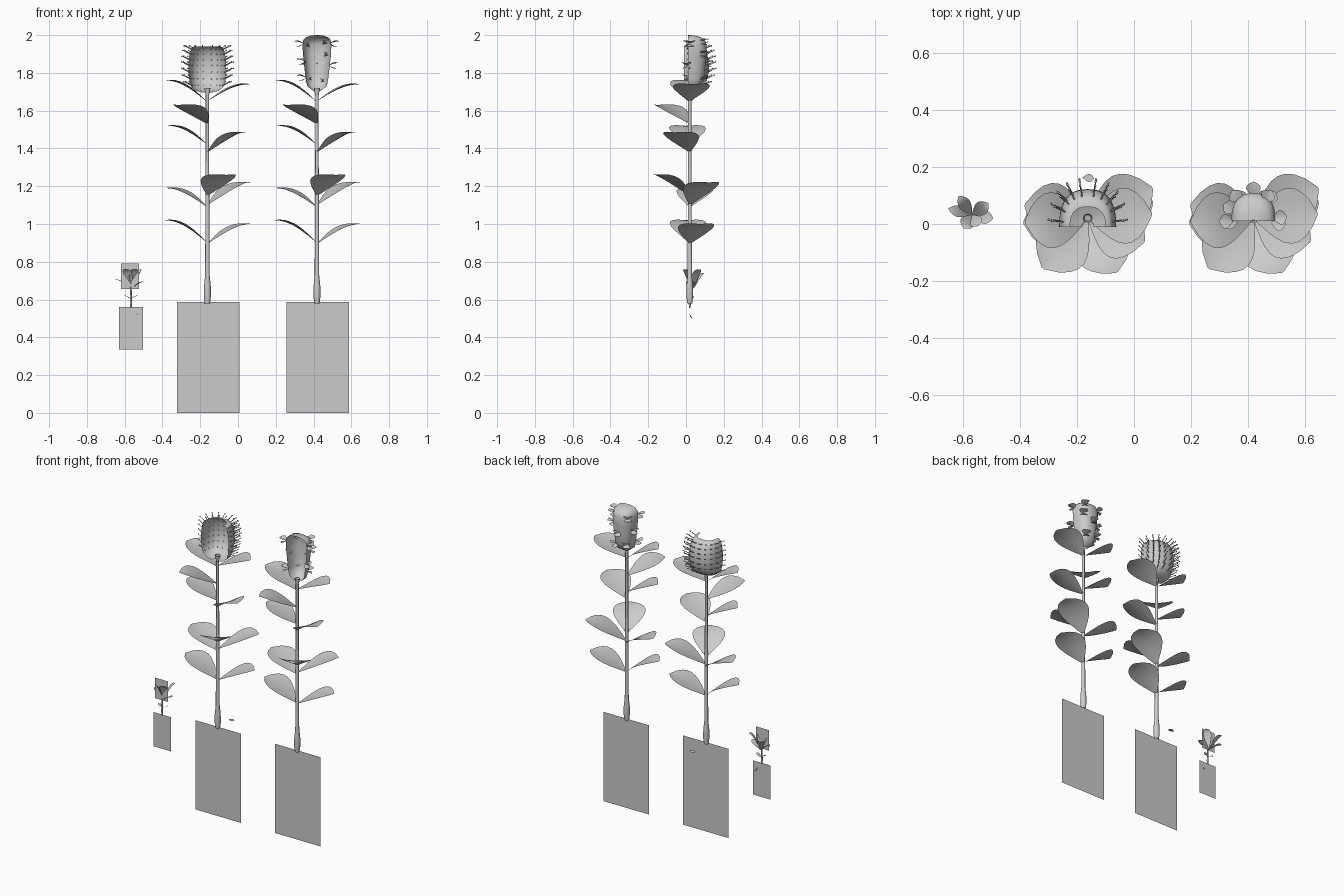
import bpy, bmesh
from math import sin, cos, pi, radians
from mathutils import Vector, Matrix

if "Cube" in bpy.data.objects:
    bpy.data.objects.remove(bpy.data.objects["Cube"])

Y0 = 0.02  # depth of the stems and root cards


def finish(bm, name, smooth=True):
    bmesh.ops.recalc_face_normals(bm, faces=bm.faces)
    me = bpy.data.meshes.new(name)
    bm.to_mesh(me)
    bm.free()
    if smooth:
        me.shade_smooth()
    ob = bpy.data.objects.new(name, me)
    bpy.context.collection.objects.link(ob)
    return ob


def skin(bm, rows, close=False):
    """Join rows of points into a sheet or tube."""
    vs = [[bm.verts.new(p) for p in r] for r in rows]
    n = len(rows[0])
    for a, b in zip(vs, vs[1:]):
        for j in range(n if close else n - 1):
            k = (j + 1) % n
            bm.faces.new((a[j], a[k], b[k], b[j]))


def add_leaf(bm, base, az, length, rise, half, cup=0.1, n=9, m=4):
    """Ovate leaf that climbs from its base and flattens to the tip."""
    d = Vector((cos(radians(az)), sin(radians(az)), 0))
    s = Vector((-d.y, d.x, 0))
    rows = []
    for i in range(n + 1):
        t = i / n
        w = half * max(0.04, sin(pi * min(t, 0.995) ** 1.25) ** 0.75)
        row = []
        for j in range(m + 1):
            u = 2 * j / m - 1
            z = rise * sin(pi / 2 * t) + cup * w * u * u
            row.append(Vector(base) + d * length * t + s * w * u + Vector((0, 0, z)))
        rows.append(row)
    skin(bm, rows)


def tube(name, x, profile, sides=10):
    bm = bmesh.new()
    skin(bm, [[(x + r * cos(2 * pi * k / sides), Y0 + r * sin(2 * pi * k / sides), z)
               for k in range(sides)] for z, r in profile], True)
    return finish(bm, name)


def card(name, x0, x1, z0, z1):
    bm = bmesh.new()
    skin(bm, [[(x0, Y0, z0), (x1, Y0, z0)], [(x0, Y0, z1), (x1, Y0, z1)]])
    return finish(bm, name, False)


def shell_point(x, y, z, rx, ry, a):
    """Point on a squarish half ellipse opening to the front."""
    c, s = cos(a), max(0, sin(a))
    return Vector((x + rx * (abs(c) ** 0.8) * (1 if c > 0 else -1), y + ry * s ** 0.8, z))


def half_shell(name, x, y, profile, steps=20):
    bm = bmesh.new()
    skin(bm, [[shell_point(x, y, z, rx, ry, pi * k / steps) for k in range(steps + 1)]
              for z, rx, ry in profile])
    return finish(bm, name)


# azimuth, base height, length, rise
LEAVES = [(184, .90, .225, .12), (14, .895, .235, .105),
          (168, 1.09, .225, .10), (25, 1.10, .25, .12), (-62, 1.15, .215, .11),
          (186, 1.42, .21, .10), (-22, 1.38, .215, .105),
          (228, 1.53, .235, .10),
          (183, 1.645, .22, .115), (4, 1.65, .225, .09)]

# tall plants: stem, leaves, root card
for label, x in (("spiny", -.162), ("scaly", .418)):
    tube(label + "_stem", x, [(.58, .014), (.62, .019), (.67, .018), (.73, .012),
                              (1.0, .011), (1.4, .009), (1.68, .009), (1.72, .016)])
    bm = bmesh.new()
    for az, z, length, rise in LEAVES:
        add_leaf(bm, (x, Y0, z), az, length, rise, .098)
    finish(bm, label + "_leaves")
    card(label + "_root_card", x - .162, x + .17, 0, .588)

# spiny flower: half barrel open at the front
barrel = [(1.695, .02, .02), (1.705, .06, .06), (1.725, .085, .10), (1.76, .095, .12),
          (1.81, .10, .132), (1.86, .099, .13), (1.90, .093, .122), (1.925, .086, .108),
          (1.938, .076, .092), (1.94, .062, .07)]
half_shell("spiny_flower_hood", -.162, -.01, barrel)

# ball-tipped spines in rows around the hood
bm = bmesh.new()
for z, rx, ry in [(1.735, .088, .107), (1.77, .096, .123), (1.805, .1, .131), (1.84, .1, .131),
                  (1.87, .098, .128), (1.90, .093, .122), (1.925, .086, .108)]:
    for k in range(10):
        a = radians(6 + 168 * k / 9)
        p = shell_point(-.162, -.01, z, rx, ry, a)
        d = Vector((cos(a), sin(a), .5)).normalized()
        rot = d.to_track_quat('Z', 'Y').to_matrix().to_4x4()
        bmesh.ops.create_cone(bm, segments=5, radius1=.003, radius2=.0015, depth=.045,
                              matrix=Matrix.Translation(p + d * .018) @ rot)
        bmesh.ops.create_icosphere(bm, subdivisions=1, radius=.0045,
                                   matrix=Matrix.Translation(p + d * .042))
finish(bm, "spiny_flower_spines")

# scaly flower: narrower hood with a domed roof
hood = [(1.705, .02, .03), (1.73, .052, .07), (1.77, .06, .085), (1.83, .067, .092),
        (1.90, .074, .098), (1.95, .077, .098), (1.975, .072, .088), (1.99, .056, .066),
        (1.998, .03, .035), (2.0, .004, .004)]
half_shell("scaly_flower_hood", .418, .01, hood)

# small scales sprouting from the hood
bm = bmesh.new()
for az, z, r in [(180, 1.955, .07), (182, 1.775, .055), (-5, 1.84, .063), (8, 1.955, .068),
                 (55, 1.90, .078), (125, 1.95, .08), (120, 1.77, .07), (65, 1.76, .068),
                 (90, 1.85, .088), (60, 1.965, .075), (150, 1.86, .07)]:
    a = radians(az)
    base = (.418 + r * cos(a), .01 + r * sin(a), z)
    add_leaf(bm, base, az, .05, .012, .026, .25, 6)
    add_leaf(bm, base, az, .04, -.014, .022, -.2, 6)
finish(bm, "scaly_flower_scales")

# seedling: stem, low leaves and crown, plus its two cards
sx = -.567
tube("seedling_stem", sx, [(.555, .004), (.58, .006), (.62, .005), (.67, .004)], 8)
bm = bmesh.new()
for az, z, length, rise, half in [(190, .60, .035, .02, .012), (-10, .60, .035, .02, .012),
                                  (165, .65, .085, .055, .02), (125, .65, .08, .09, .022),
                                  (35, .65, .07, .11, .025), (-10, .65, .075, .045, .024),
                                  (238, .65, .055, .11, .026), (-60, .65, .045, .11, .024)]:
    add_leaf(bm, (sx, Y0 + .012, z), az, length, rise, half)
finish(bm, "seedling_leaves")
card("seedling_root_card", -.63, -.503, .335, .56)
card("seedling_top_card", -.62, -.523, .655, .79)

# loose petals
bm = bmesh.new()
add_leaf(bm, (-.18, .163, .578), -5, .04, .002, .014, .05)
finish(bm, "loose_petal")
bm = bmesh.new()
add_leaf(bm, (-.535, .018, .525), 60, .02, -.025, .006)
finish(bm, "loose_seedling_petal")
